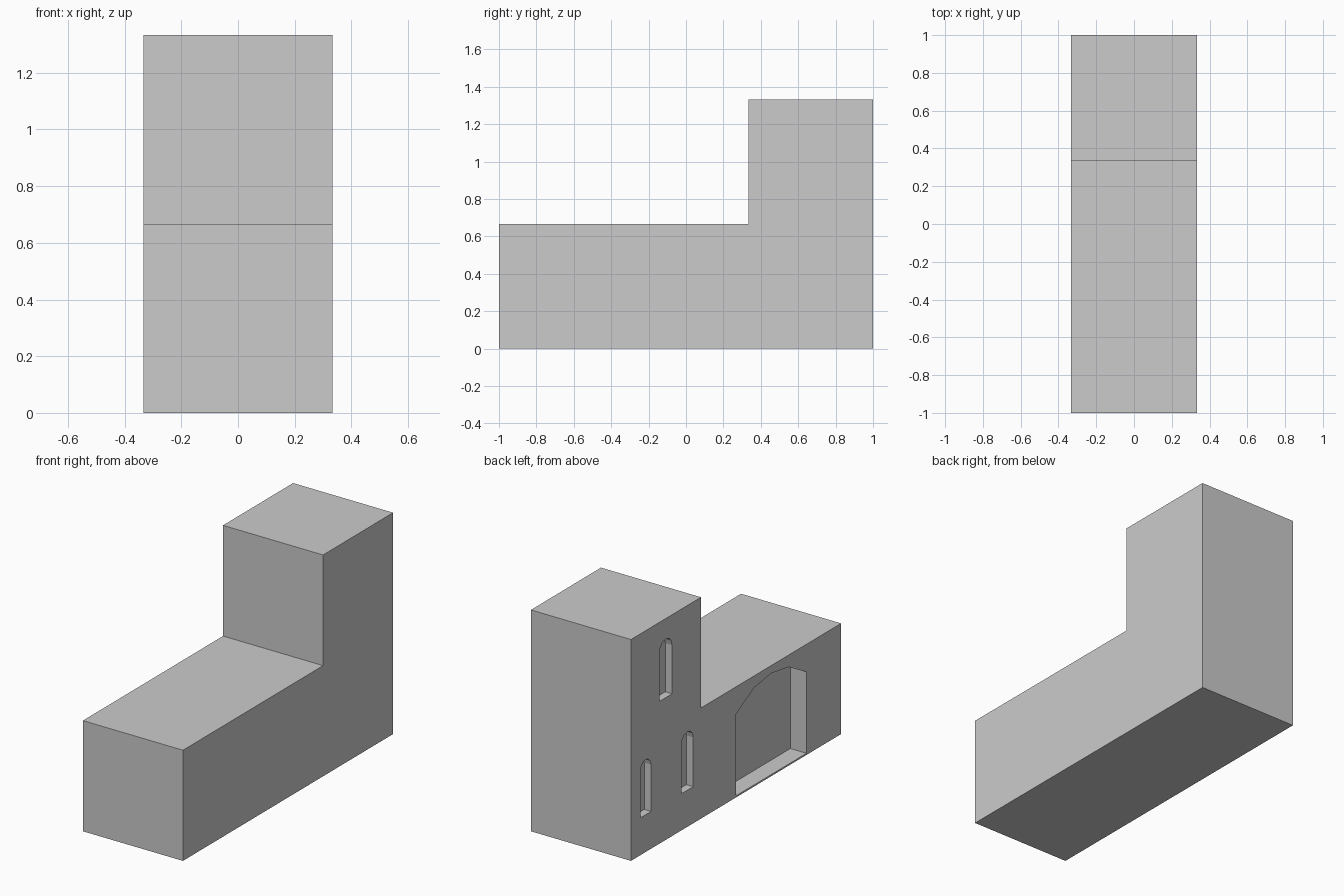
import bpy, bmesh, math

if "Cube" in bpy.data.objects:
    bpy.data.objects.remove(bpy.data.objects["Cube"])

W = 1 / 3  # half width of the building


def prism(name, profile, x0, x1):
    """Extrude a (y, z) outline along x."""
    bm = bmesh.new()
    face = bm.faces.new([bm.verts.new((x0, y, z)) for y, z in profile])
    ext = bmesh.ops.extrude_face_region(bm, geom=[face])
    verts = [v for v in ext["geom"] if isinstance(v, bmesh.types.BMVert)]
    bmesh.ops.translate(bm, verts=verts, vec=(x1 - x0, 0, 0))
    bmesh.ops.recalc_face_normals(bm, faces=bm.faces)
    mesh = bpy.data.meshes.new(name)
    bm.to_mesh(mesh)
    bm.free()
    obj = bpy.data.objects.new(name, mesh)
    bpy.context.collection.objects.link(obj)
    return obj


def arch(y, width, bottom, top, segments=6):
    """Outline of a round-headed window centred on y."""
    r = width / 2
    head = [(y + r * math.cos(math.pi * i / segments),
             top - r + r * math.sin(math.pi * i / segments))
            for i in range(segments + 1)]
    return [(y - r, bottom), (y + r, bottom)] + head


def recess(name, profile, depth):
    """Sink an outline into the left wall."""
    cutter = prism(name, profile, -W - 0.1, -W + depth)
    mod = building.modifiers.new(name, "BOOLEAN")
    mod.operation = "DIFFERENCE"
    mod.solver = "EXACT"
    mod.object = cutter
    cutter.hide_render = True
    cutter.hide_set(True)
    cutter.display_type = "WIRE"


# Low hall with a square tower at the back
building = prism("tower_and_hall", [(-1, 0), (1, 0), (1, 4 / 3), (W, 4 / 3),
                                    (W, 2 / 3), (-1, 2 / 3)], -W, W)

# Wide doorway with a shallow faceted arch
recess("doorway_cutter", [(-0.67, 0.01), (0, 0.01), (0, 0.5), (-0.17, 0.595),
                          (-0.335, 0.62), (-0.5, 0.595), (-0.67, 0.5)], 0.107)

# Round-headed windows: centre y, width, bottom, top
windows = {"upper": (0.668, 0.119, 0.857, 1.21),
           "middle": (0.463, 0.11, 0.221, 0.573),
           "lower": (0.859, 0.10, 0.225, 0.557)}
for label, dims in windows.items():
    recess(label + "_window_cutter", arch(*dims), 0.045)
